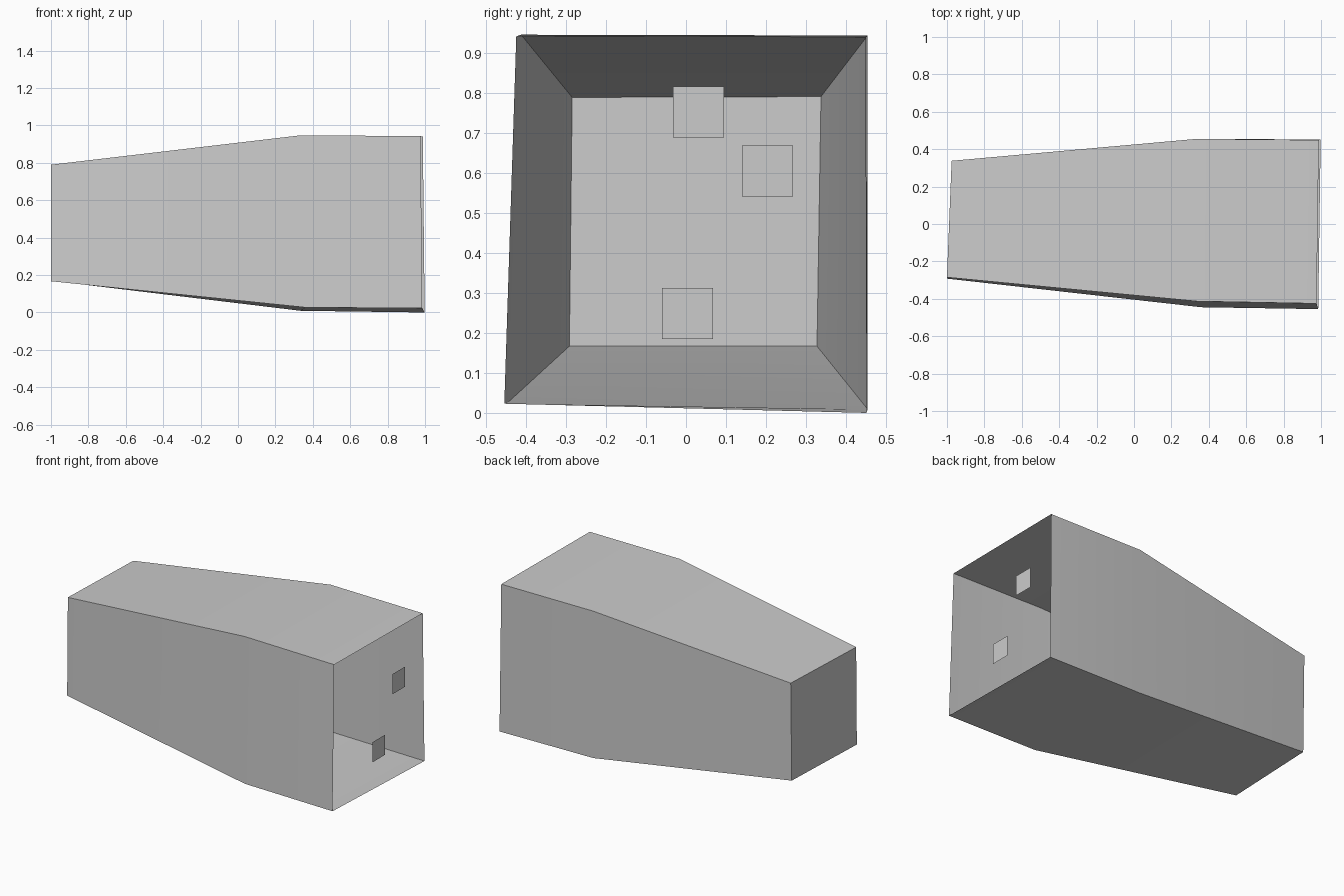
import bpy, bmesh, math

cube = bpy.data.objects.get("Cube")
if cube:
    bpy.data.objects.remove(cube, do_unlink=True)

GREY = (0.6, 0.6, 0.6, 1.0)
mat = bpy.data.materials.new("plain grey")
mat.use_nodes = True
mat.diffuse_color = GREY
mat.node_tree.nodes["Principled BSDF"].inputs["Base Color"].default_value = GREY


def add_object(name, bm):
    mesh = bpy.data.meshes.new(name)
    bm.to_mesh(mesh)
    bm.free()
    mesh.materials.append(mat)
    obj = bpy.data.objects.new(name, mesh)
    bpy.context.collection.objects.link(obj)
    return obj


# Slightly skewed cross-sections from the closed end to the open end:
# front top, back top, back bottom, front bottom
RINGS = [
    [(-1.0, -0.285, 0.79), (-0.975, 0.338, 0.792),
     (-0.975, 0.328, 0.167), (-1.0, -0.292, 0.167)],
    [(0.335, -0.413, 0.947), (0.335, 0.455, 0.945),
     (0.335, 0.455, 0.009), (0.36, -0.445, 0.027)],
    [(0.976, -0.425, 0.943), (0.988, 0.449, 0.94),
     (0.998, 0.452, 0.0), (0.985, -0.455, 0.023)],
]

# Tapered sleeve, closed at the narrow end and open at the wide end
bm = bmesh.new()
rings = [[bm.verts.new(p) for p in ring] for ring in RINGS]
for a, b in zip(rings, rings[1:]):
    for i in range(4):
        j = (i + 1) % 4
        bm.faces.new((a[i], a[j], b[j], b[i]))
bm.faces.new(rings[0])
bmesh.ops.recalc_face_normals(bm, faces=bm.faces)
shell = add_object("tapered_shell", bm)
bpy.ops.object.select_all(action='DESELECT')
shell.select_set(True)
bpy.context.view_layer.objects.active = shell
bpy.ops.object.shade_smooth_by_angle(angle=math.radians(30))


# Small square plates facing the open end
def plate(name, x, y, z, half=0.064):
    bm = bmesh.new()
    corners = [(-1, -1), (1, -1), (1, 1), (-1, 1)]
    bm.faces.new([bm.verts.new((x, y + half * u, z + half * v)) for u, v in corners])
    add_object(name, bm)


plate("inner_plate", 0.0, 0.031, 0.753)
plate("upper_mouth_plate", 0.99, 0.204, 0.606)
plate("lower_mouth_plate", 0.99, 0.004, 0.249)
